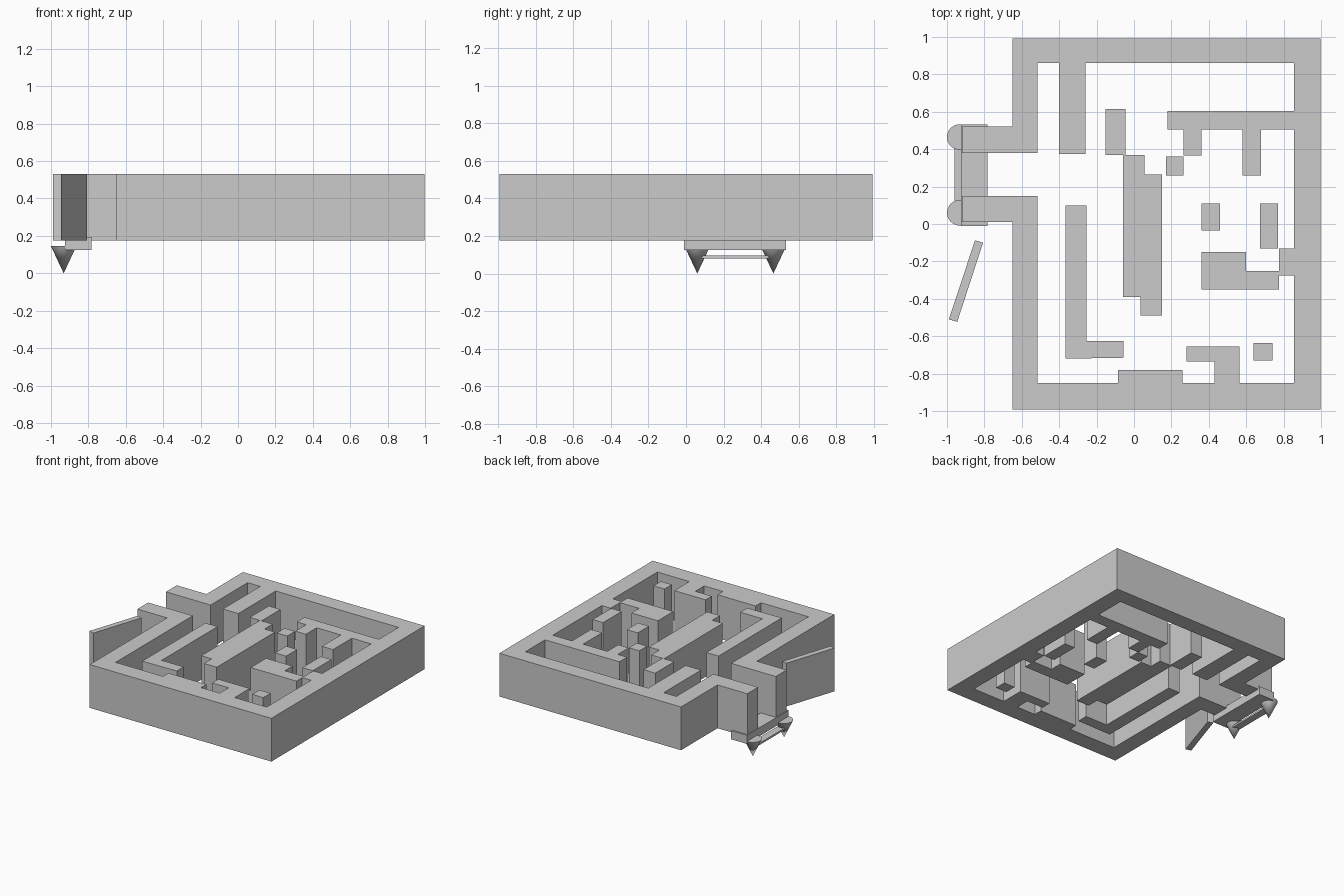
import bpy, bmesh

Z0, Z1 = 0.175, 0.53   # wall bottom and top


def prism(name, pts, z0=Z0, z1=Z1):
    """Extrude a flat outline from z0 to z1."""
    bm = bmesh.new()
    face = bm.faces.new([bm.verts.new((x, y, z0)) for x, y in pts])
    ext = bmesh.ops.extrude_face_region(bm, geom=[face])
    top = [v for v in ext["geom"] if isinstance(v, bmesh.types.BMVert)]
    bmesh.ops.translate(bm, verts=top, vec=(0, 0, z1 - z0))
    bmesh.ops.recalc_face_normals(bm, faces=bm.faces)
    me = bpy.data.meshes.new(name)
    bm.to_mesh(me)
    bm.free()
    ob = bpy.data.objects.new(name, me)
    bpy.context.collection.objects.link(ob)
    return ob


def block(name, x0, x1, y0, y1, z0=Z0, z1=Z1):
    return prism(name, [(x0, y0), (x1, y0), (x1, y1), (x0, y1)], z0, z1)


# Outer wall: one C-shaped outline with entrance corridor and attached stubs
prism("outer_wall", [
    # outside, from lower entrance wall round to upper entrance wall
    (-0.92, 0.15), (-0.92, 0.01), (-0.65, 0.01), (-0.65, -0.993),
    (0.998, -0.993), (0.998, 0.993), (-0.65, 0.993), (-0.65, 0.52),
    (-0.92, 0.52), (-0.92, 0.38), (-0.515, 0.38), (-0.515, 0.86),
    # stub on back wall
    (-0.40, 0.86), (-0.40, 0.375), (-0.26, 0.375), (-0.26, 0.86),
    (0.855, 0.86),
    # comb-shaped branch on right wall
    (0.855, 0.605), (0.18, 0.605), (0.18, 0.505), (0.265, 0.505),
    (0.265, 0.365), (0.36, 0.365), (0.36, 0.505), (0.58, 0.505),
    (0.58, 0.26), (0.68, 0.26), (0.68, 0.505), (0.855, 0.505),
    # stepped branch on right wall
    (0.855, -0.13), (0.775, -0.13), (0.775, -0.25), (0.60, -0.25),
    (0.60, -0.15), (0.36, -0.15), (0.36, -0.35), (0.775, -0.35),
    (0.775, -0.275), (0.855, -0.275), (0.855, -0.85),
    # hooked stub and low ledge on front wall
    (0.565, -0.85), (0.565, -0.655), (0.28, -0.655), (0.28, -0.735),
    (0.43, -0.735), (0.43, -0.85), (0.26, -0.85), (0.26, -0.78),
    (-0.085, -0.78), (-0.085, -0.85), (-0.515, -0.85), (-0.515, 0.15)])

# Free-standing inner walls
prism("centre_wall", [
    (-0.06, 0.37), (-0.06, -0.39), (0.035, -0.39), (0.035, -0.49),
    (0.15, -0.49), (0.15, 0.265), (0.055, 0.265), (0.055, 0.37)])
prism("l_shaped_wall", [
    (-0.365, 0.10), (-0.365, -0.72), (-0.055, -0.715), (-0.055, -0.625),
    (-0.255, -0.625), (-0.255, 0.10)])
for i, b in enumerate([
        (-0.152, -0.045, 0.37, 0.615), (0.17, 0.265, 0.26, 0.362),
        (0.36, 0.46, -0.035, 0.11), (0.675, 0.77, -0.13, 0.11),
        (0.64, 0.74, -0.73, -0.635)]):
    block(f"pillar_{i + 1}", *b)

# Door leaf swung open beside the entrance
prism("door", [(-0.99, -0.51), (-0.945, -0.523), (-0.807, -0.10), (-0.85, -0.087)])

# Entrance step, with two downward spikes joined by a bar
block("entrance_step", -0.925, -0.782, -0.01, 0.533, 0.125, 0.195)
block("spike_bar", -0.96, -0.90, 0.07, 0.45, 0.081, 0.096)
for side, y in (("front", 0.06), ("back", 0.465)):
    bpy.ops.mesh.primitive_cone_add(vertices=32, radius1=0, radius2=0.068,
                                    depth=0.145, location=(-0.932, y, 0.0725))
    bpy.context.object.name = side + "_spike"
    bpy.ops.object.shade_smooth_by_angle()
